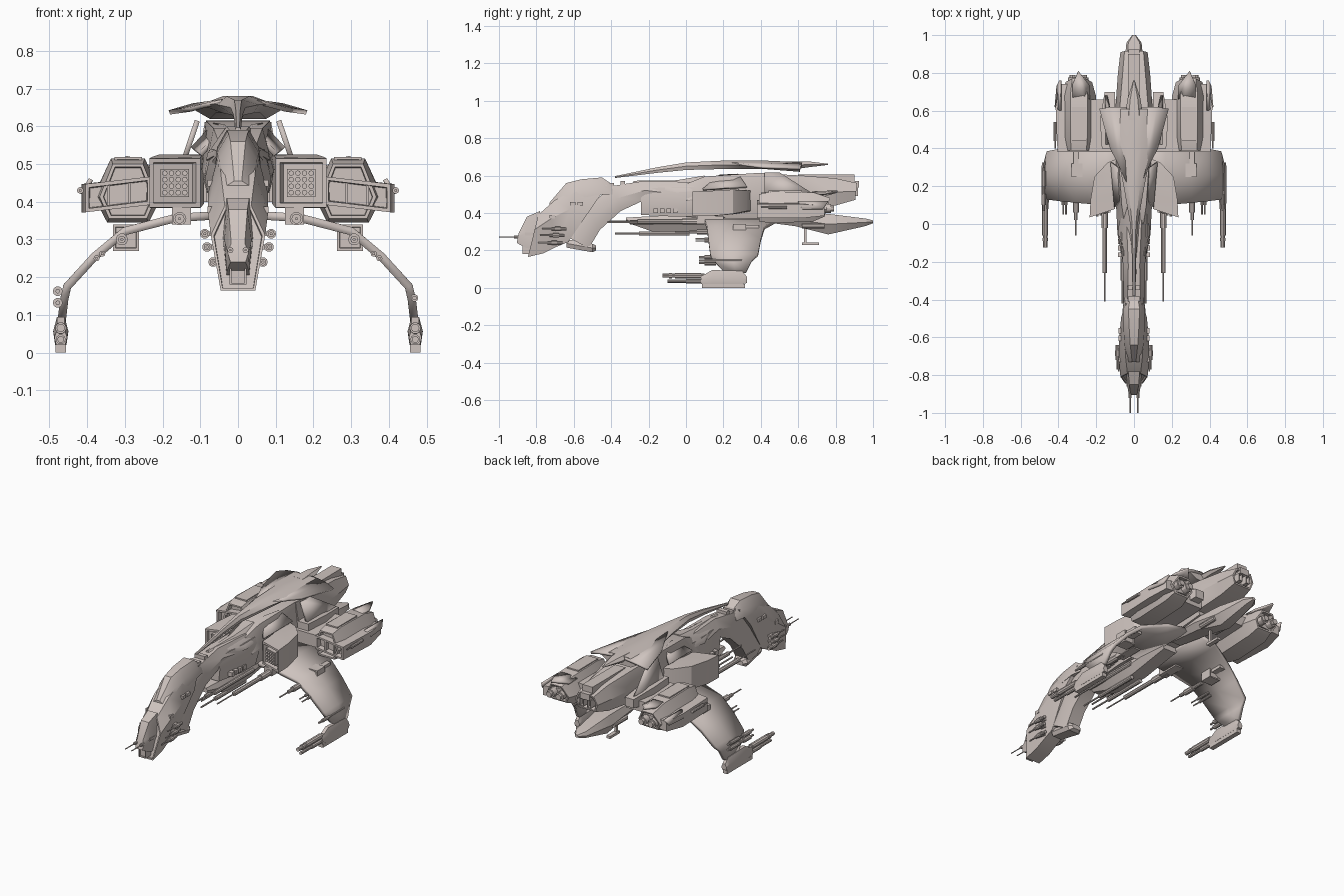
import bpy, bmesh, math

hull = bpy.data.materials.new("warm_grey_hull")
hull.diffuse_color = (0.62, 0.55, 0.52, 1)


def finish(name, bm, mirror=False, solid=0):
    bmesh.ops.recalc_face_normals(bm, faces=bm.faces)
    me = bpy.data.meshes.new(name)
    bm.to_mesh(me)
    bm.free()
    ob = bpy.data.objects.new(name, me)
    bpy.context.collection.objects.link(ob)
    me.materials.append(hull)
    if solid:
        m = ob.modifiers.new("thickness", "SOLIDIFY")
        m.thickness, m.offset = solid, 0
    if mirror:
        m = ob.modifiers.new("mirror", "MIRROR")
        m.use_mirror_merge = False
    return ob


def skin(name, rings, mirror=False, recess=None, ends="fb"):
    """Bridge closed rings of points; optionally sink the front/back caps."""
    bm = bmesh.new()
    vs = [[bm.verts.new(p) for p in r] for r in rings]
    n = len(vs[0])
    for a, b in zip(vs, vs[1:]):
        for i in range(n):
            bm.faces.new((a[i], a[(i + 1) % n], b[(i + 1) % n], b[i]))
    caps = {"f": bm.faces.new(vs[0]), "b": bm.faces.new(vs[-1])}
    bmesh.ops.recalc_face_normals(bm, faces=bm.faces)
    if recess:
        for e in ends:
            bmesh.ops.inset_region(bm, faces=[caps[e]], thickness=recess[0])
            bmesh.ops.inset_region(bm, faces=[caps[e]], thickness=recess[0] * .2, depth=-recess[1])
    return finish(name, bm, mirror)


def loft(name, stations, cx=0, f=.5, **kw):
    """Six-sided hull: stations are (y top, y bottom, z top, z bottom, half widths top, mid, bottom)."""
    rings = []
    for yt, yb, zt, zb, wt, wm, wb in stations:
        ym, zm = yt + (yb - yt) * f, zt + (zb - zt) * f
        half = [(wt, yt, zt), (wm, ym, zm), (wb, yb, zb)]
        rings.append([(cx + x, y, z) for x, y, z in half] + [(cx - x, y, z) for x, y, z in half[::-1]])
    return skin(name, rings, **kw)


def quad(x0, x1, y, z0, z1, dz=0, dy=0):
    return [(x0, y, z0), (x1, y + dy, z0 + dz), (x1, y + dy, z1 + dz), (x0, y, z1)]


def box(name, x0, x1, y0, y1, z0, z1, **kw):
    return skin(name, [quad(x0, x1, y0, z0, z1), quad(x0, x1, y1, z0, z1)], **kw)


def tube(name, x, z, parts, mirror=True, sides=10):
    """Stepped barrel along y: parts are (y start, y end, radius)."""
    bm = bmesh.new()
    for y0, y1, r in parts:
        rings = [[bm.verts.new((x + r * math.cos(t), y, z + r * math.sin(t)))
                  for t in (math.tau * i / sides for i in range(sides))] for y in (y0, y1)]
        for i in range(sides):
            j = (i + 1) % sides
            bm.faces.new((rings[0][i], rings[0][j], rings[1][j], rings[1][i]))
        bm.faces.new(rings[0])
        bm.faces.new(rings[1])
    return finish(name, bm, mirror)


def sheet(name, rows, thick, mirror=True):
    """Thin panel from rows of points."""
    bm = bmesh.new()
    vs = [[bm.verts.new(p) for p in r] for r in rows]
    for a, b in zip(vs, vs[1:]):
        for i in range(len(a) - 1):
            bm.faces.new((a[i], a[i + 1], b[i + 1], b[i]))
    return finish(name, bm, mirror, thick)


# Head, canopy and nose
loft("head_shell", [(-.79, -.845, .39, .165, .035, .072, .046), (-.70, -.76, .47, .185, .045, .08, .046),
                    (-.58, -.69, .53, .22, .05, .08, .045), (-.42, -.63, .55, .245, .045, .068, .045)],
     f=.35, recess=(.008, .012), ends="f")
loft("canopy", [(-.73, -.73, .455, .43, .01, .03, .035), (-.64, -.64, .56, .46, .02, .05, .055),
                (-.56, -.56, .58, .48, .025, .055, .06), (-.45, -.45, .59, .5, .03, .055, .06),
                (-.39, -.39, .55, .5, .02, .04, .05)])
loft("nose_block", [(-.895, -.905, .29, .24, .018, .028, .02), (-.85, -.86, .38, .215, .025, .036, .03),
                    (-.78, -.80, .41, .2, .03, .04, .03)])
box("nose_sensor", -.022, .022, -.875, -.82, .18, .235, recess=(.006, .01), ends="f")
box("brow_bar", -.04, .04, -.86, -.8, .28, .295)
tube("nose_probe", .02, .272, [(-1, -.88, .003), (-.92, -.86, .008)])
loft("jaw", [(-.64, -.64, .26, .215, .03, .04, .03), (-.5, -.5, .235, .19, .035, .045, .035),
             (-.48, -.48, .225, .2, .02, .03, .02)])
for x, z, y in [(.088, .315, -.72), (.082, .28, -.73), (.066, .24, -.74)]:
    tube("head_gun", x, z, [(y, y + .08, .009), (y - .05, y, .004), (y + .02, y + .05, .013)])
    box("head_gun_mount", x - .035, x, y + .03, y + .06, z - .006, z + .006, mirror=True)
for y, z in [(-.73, .37), (-.62, .44), (-.58, .44)]:
    box("head_side_hatch", .05, .081, y, y + .03, z, z + .018, mirror=True)

# Arched neck with ribs
loft("neck", [(-.63, -.52, .27, .21, .045, .055, .04), (-.53, -.46, .43, .31, .045, .058, .04),
              (-.39, -.35, .545, .41, .035, .056, .04), (-.22, -.22, .572, .47, .03, .058, .045),
              (.02, .02, .565, .42, .04, .08, .06)])
for k, y in enumerate((-.47, -.41, -.35)):
    box("neck_rib", -.032, .032, y, y + .025, .50 + .02 * k, .548 + .012 * k)

# Forebody with side hatches and keel guns
loft("forebody", [(-.24, -.24, .53, .39, .045, .052, .045), (-.05, -.05, .54, .38, .07, .088, .07),
                  (.06, .06, .54, .38, .07, .092, .07)])
loft("forebody_ridge", [(-.28, -.28, .572, .55, .005, .012, .01), (-.05, -.05, .575, .51, .012, .08, .085),
                        (.1, .1, .6, .52, .03, .06, .07)], f=.7)
for i in range(4):
    box("side_window", .06, .085, -.175 + i * .035, -.15 + i * .035, .4, .425, mirror=True)
loft("keel_gun_housing", [(-.32, -.32, .375, .35, .02, .03, .02), (-.15, -.15, .385, .29, .045, .06, .03),
                          (.05, .05, .39, .3, .05, .065, .04), (.3, .3, .4, .34, .05, .06, .04)])
tube("keel_gun", .03, .29, [(-.25, .02, .012), (-.38, -.25, .005)])
tube("upper_keel_gun", .06, .35, [(-.3, .05, .012), (-.42, -.3, .005)])

# Main hull and rear hull
loft("main_hull", [(0, 0, .555, .38, .05, .09, .06), (.1, .1, .595, .37, .065, .095, .06),
                   (.4, .4, .615, .37, .085, .1, .07), (.62, .62, .59, .4, .075, .095, .06)])
loft("rear_hull", [(.4, .4, .612, .42, .088, .105, .08), (.62, .62, .6, .42, .075, .098, .075),
                   (.8, .8, .585, .44, .06, .085, .065), (.915, .905, .56, .47, .05, .072, .055)],
     recess=(.01, .03), ends="b")
box("rear_spine_box", -.032, .032, .6, .9, .55, .605, mirror=False)
for x in (-.035, .012):
    box("rear_exhaust", x, x + .024, .86, .92, .49, .535, recess=(.004, .02), ends="b")
box("tail_cap", -.03, .03, .88, .925, .535, .57)
loft("lower_tail_boom", [(.35, .35, .4, .36, .04, .05, .03), (.58, .58, .4, .33, .05, .065, .04),
                         (.76, .76, .395, .285, .045, .06, .03), (.96, .96, .37, .33, .03, .04, .02),
                         (1, 1, .36, .345, .006, .01, .006)])
box("tail_skid_post", -.006, .006, .63, .645, .24, .34)
box("tail_skid_foot", -.012, .012, .62, .71, .228, .242)
tube("tail_lamp", .05, .33, [(.62, .74, .015)])

# Dorsal shield with needle tip, swept wings and rear spike
loft("dorsal_shield", [(-.38, -.38, .597, .587, .004, .008, .005), (-.15, -.15, .645, .615, .006, .012, .008),
                       (0, 0, .67, .63, .01, .02, .015), (.2, .2, .68, .635, .03, .055, .04),
                       (.42, .42, .68, .635, .04, .1, .06), (.61, .61, .672, .62, .06, .12, .075)], f=.5)
sheet("shield_wing", [[(.03, .2, .668), (.04, .62, .665)], [(.09, .33, .655), (.12, .62, .655)],
                      [(.125, .4, .645), (.182, .61, .637)]], .012)
loft("shield_spike", [(.55, .55, .675, .63, .03, .05, .03), (.66, .66, .675, .645, .02, .035, .02),
                      (.76, .76, .663, .657, .002, .004, .002)])

# Armour facets beside the spine
sheet("shoulder_plate", [[(.03, .18, .6), (.06, .28, .605)], [(.1, .09, .525), (.12, .325, .54)]], .014)

# Rocket boxes with slanted fronts and a four by four grid of tubes
skin("rocket_box", [quad(.1, .235, .08, .385, .515, dy=-.045), quad(.1, .23, .15, .383, .518, dy=-.02),
                    quad(.09, .21, .27, .395, .525, dy=-.02), quad(.09, .14, .345, .41, .52, dy=-.02)],
     mirror=True, recess=(.016, .025), ends="f")
skin("rocket_panel", [quad(.13, .205, .071, .413, .487, dy=-.025), quad(.13, .205, .11, .413, .487, dy=-.025)],
     mirror=True)
for i in range(4):
    for j in range(4):
        y = .066 - i * .006
        tube("rocket_tube", .141 + i * .0177, .424 + j * .0173, [(y - .008, y + .02, .0073)], sides=8)

# Rear nacelles, intakes, nozzles and pylons
loft("nacelle", [(.39, .39, .5, .355, .04, .075, .05), (.46, .46, .515, .345, .045, .09, .055),
                 (.68, .68, .51, .355, .045, .09, .055), (.77, .74, .48, .38, .035, .07, .045)],
     cx=.292, f=.6, mirror=True, recess=(.01, .03))
skin("nacelle_intake", [quad(.23, .405, .38, .392, .467, -.02), quad(.23, .415, .62, .392, .467, -.02),
                        quad(.24, .395, .74, .4, .455, -.015)], mirror=True, recess=(.014, .03), ends="f")
for x in (.285, .34):
    box("intake_divider", x, x + .007, .385, .42, .39, .45, mirror=True)
box("nacelle_top_panel", .255, .328, .44, .62, .5, .519, mirror=True, recess=(.01, .006))
for x in (.265, .325):
    tube("nacelle_nozzle", x, .425, [(.7, .775, .024), (.77, .79, .016)], sides=12)
sheet("nacelle_fin", [[(.235, .66, .49), (.235, .73, .49)], [(.27, .68, .51), (.295, .81, .515)],
                      [(.325, .67, .505), (.325, .74, .505)]], .012)
sheet("nacelle_outer_fin", [[(.39, .6, .46), (.39, .76, .46)], [(.415, .62, .42), (.405, .73, .42)]], .012)
tube("nacelle_side_gun", .418, .43, [(.44, .54, .009), (.4, .44, .004)])
skin("pylon", [quad(.08, .23, .38, .4, .47), quad(.08, .23, .66, .41, .47)], mirror=True)
skin("flank_pod", [quad(.1, .17, .4, .43, .51), quad(.1, .18, .55, .42, .51), quad(.1, .155, .7, .44, .49)],
     mirror=True)
sheet("canted_fin", [[(.108, .42, .615), (.108, .5, .615)], [(.147, .42, .5), (.147, .68, .5)]], .014)

# Drooping cranked wings with fittings
sheet("wing", [[(x, y0 + (y1 - y0) * t, z) for t in (0, .5, 1)] for x, z, y0, y1 in
               [(.04, .365, .1, .5), (.165, .357, .1, .48), (.3, .322, .112, .42),
                (.38, .255, .12, .4), (.453, .175, .13, .385), (.461, .14, .15, .35),
                (.468, .08, .21, .32)]], .022)
box("wing_block", .262, .332, .25, .32, .27, .34, mirror=True, recess=(.01, .006))
box("wing_block_tail", .275, .32, .32, .39, .3, .335, mirror=True)
tube("wing_root_cannon", .155, .355, [(-.26, .14, .013), (-.41, -.26, .004), (-.02, .1, .018)])
box("cannon_mount", .125, .175, .06, .2, .34, .385, mirror=True)
tube("wing_gun", .308, .30, [(.02, .2, .01), (-.06, .02, .004), (.06, .13, .016)])
for x, z in ((.36, .262), (.375, .25)):
    tube("wing_light_gun", x, z, [(.05, .2, .004), (.1, .2, .008)])
for z in (.163, .132):
    tube("left_tip_gun", -.478, z, [(.07, .3, .006), (.1, .16, .013), (.2, .28, .011)], mirror=False)
tube("right_tip_gun", .468, .145, [(.07, .3, .006), (.1, .16, .01)], mirror=False)

# Wingtip cannon pods
loft("tip_pod", [(.08, .08, .06, .02, .01, .017, .012), (.14, .14, .095, .02, .01, .02, .015),
                 (.3, .3, .09, .02, .01, .02, .015), (.325, .325, .06, .025, .008, .016, .012)],
     cx=.47, mirror=True)
box("tip_pod_foot", .456, .484, .085, .315, 0, .021, mirror=True)
tube("tip_cannon", .47, .065, [(-.125, .1, .011), (-.06, .08, .016), (-.09, -.075, .015)])
tube("tip_cannon_lower", .47, .035, [(-.1, .1, .009), (.0, .09, .013)])

# Smooth the gentle curves, keep panel edges sharp
bpy.ops.object.select_all(action="SELECT")
bpy.context.view_layer.objects.active = bpy.context.selected_objects[0]
bpy.ops.object.shade_smooth_by_angle(angle=math.radians(30))
